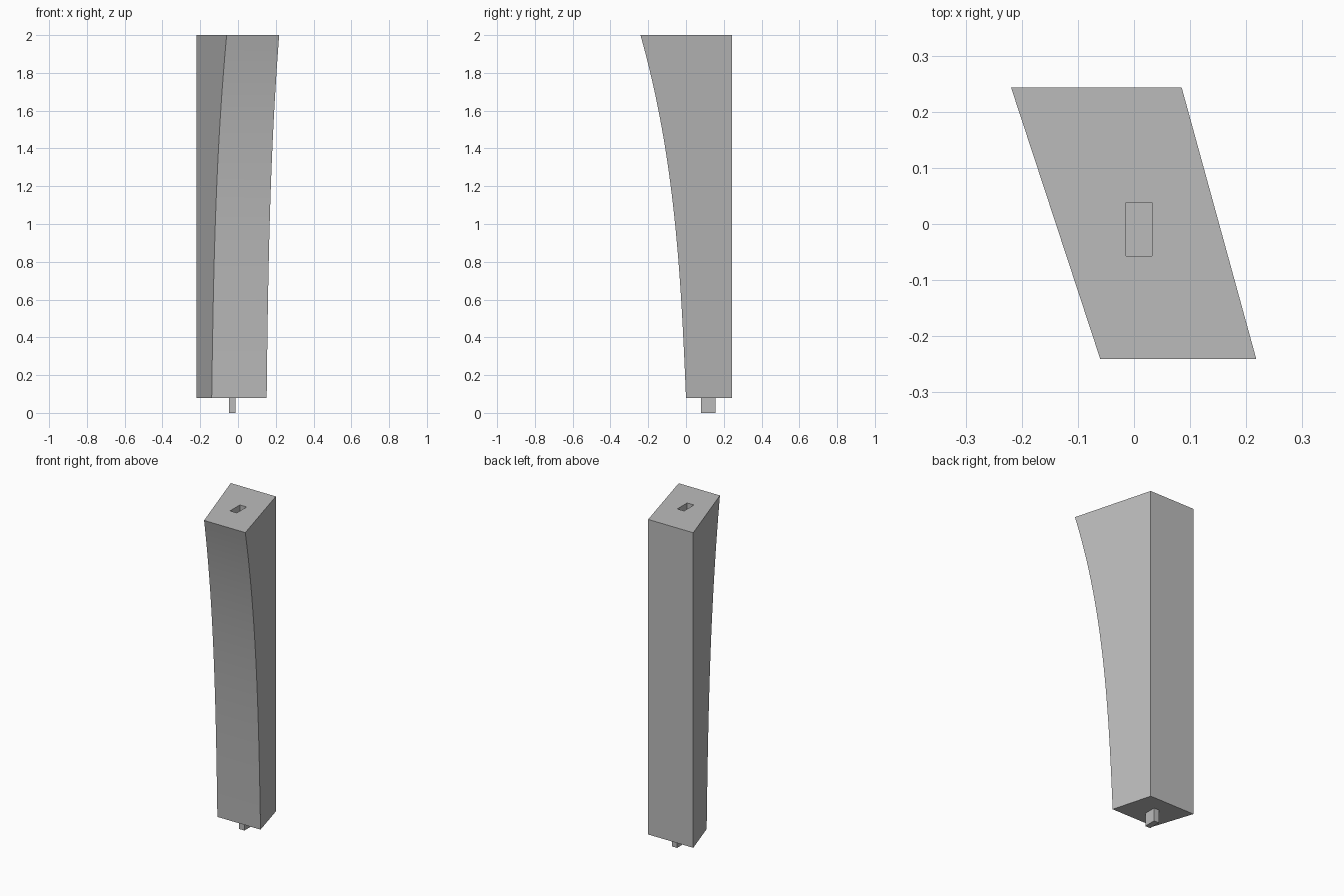
import bpy
import bmesh

cube = bpy.data.objects.get("Cube")
if cube:
    bpy.data.objects.remove(cube, do_unlink=True)

grey = bpy.data.materials.new("plain grey")
grey.use_nodes = True
colour = (0.5, 0.5, 0.5, 1)
grey.diffuse_color = colour
grey.node_tree.nodes["Principled BSDF"].inputs["Base Color"].default_value = colour

BASE, TOP, BACK = 0.08, 2.0, 0.243
STEPS = 32


def add_object(name, bm):
    bmesh.ops.recalc_face_normals(bm, faces=bm.faces)
    mesh = bpy.data.meshes.new(name)
    bm.to_mesh(mesh)
    bm.free()
    mesh.materials.append(grey)
    obj = bpy.data.objects.new(name, mesh)
    bpy.context.collection.objects.link(obj)
    return obj


def box(name, x, y, z):
    bm = bmesh.new()
    bmesh.ops.create_cube(bm, size=1)
    for v in bm.verts:
        for i, (low, high) in enumerate((x, y, z)):
            v.co[i] = high if v.co[i] > 0 else low
    return add_object(name, bm)


def front_y(t):
    # front flares forward towards the top
    return -0.081 * t - 0.16 * t ** 2.9


def side_x(y, back_x, front_x):
    # slanted side walls in plan
    return back_x + (front_x - back_x) * (BACK - y) / (BACK + 0.241)


# Leg body: side profile carried between two slanted planes
profile = [(BACK, BASE)]
profile += [(front_y(i / STEPS), BASE + (TOP - BASE) * i / STEPS) for i in range(STEPS + 1)]
profile.append((BACK, TOP))

bm = bmesh.new()
right = [bm.verts.new((side_x(y, -0.219, -0.06), y, z)) for y, z in profile]
left = [bm.verts.new((side_x(y, 0.085, 0.218), y, z)) for y, z in profile]
bm.faces.new(right)
bm.faces.new(left[::-1])
for i in range(len(profile)):
    j = (i + 1) % len(profile)
    bm.faces.new((right[i], left[i], left[j], right[j]))
leg = add_object("leg", bm)

# Mortise sunk into the top
cutter = box("mortise_cutter", (-0.014, 0.032), (-0.057, 0.038), (TOP - 0.1, TOP + 0.1))
cutter.hide_render = True
cut = leg.modifiers.new("mortise", 'BOOLEAN')
cut.operation = 'DIFFERENCE'
cut.solver = 'EXACT'
cut.object = cutter
bpy.ops.object.select_all(action='DESELECT')
leg.select_set(True)
bpy.context.view_layer.objects.active = leg
bpy.ops.object.modifier_apply(modifier=cut.name)
bpy.data.objects.remove(cutter, do_unlink=True)
bpy.ops.object.shade_smooth_by_angle()

# Tenon under the base
box("tenon", (-0.048, -0.013), (0.08, 0.155), (0, BASE))
